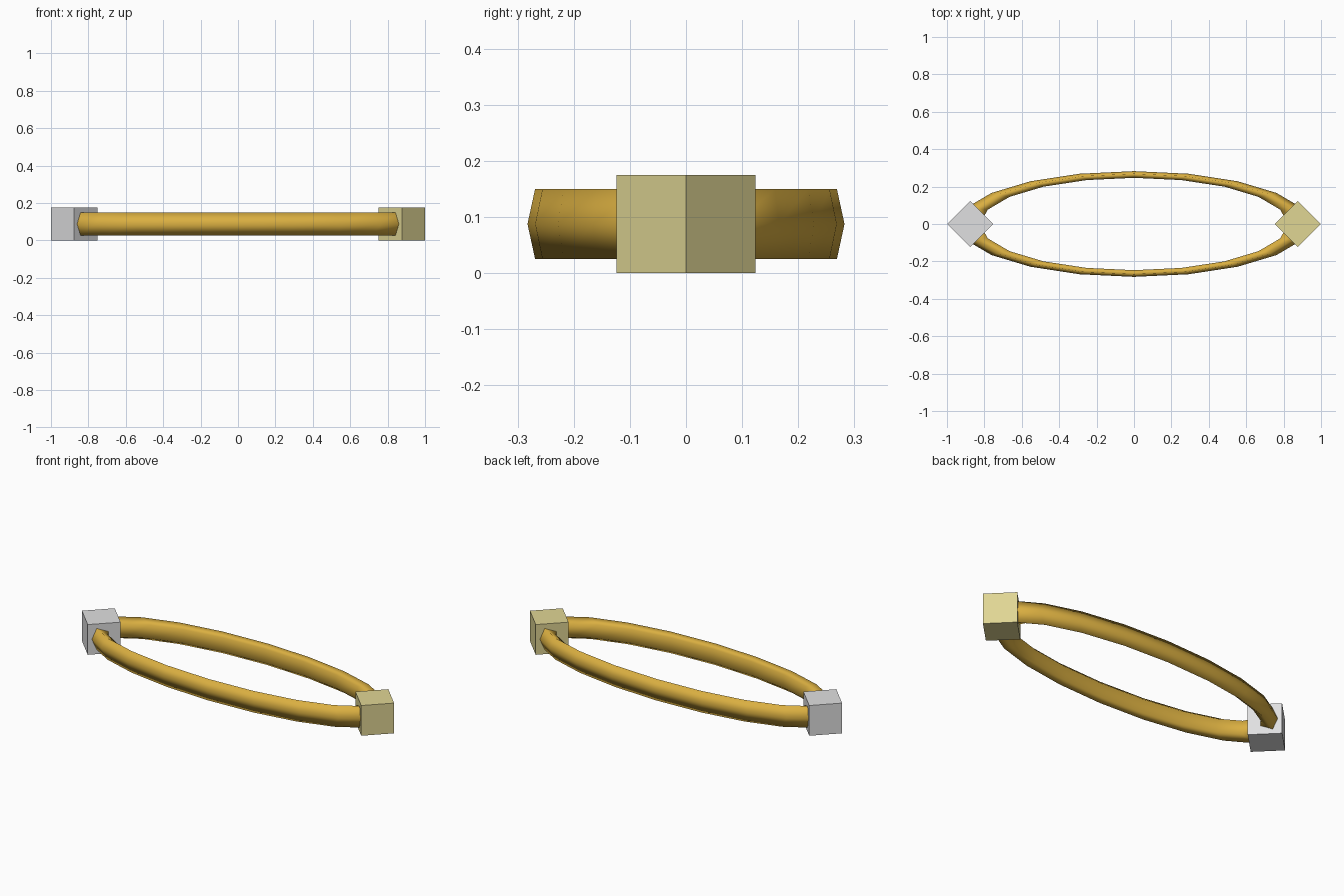
import bpy
from math import radians

if "Cube" in bpy.data.objects:
    bpy.data.objects.remove(bpy.data.objects["Cube"], do_unlink=True)


def linear(c):
    c /= 255
    return c / 12.92 if c <= 0.04045 else ((c + 0.055) / 1.055) ** 2.4


def make_material(name, rgb):
    mat = bpy.data.materials.new(name)
    mat.use_nodes = True
    colour = [linear(c) for c in rgb] + [1]
    mat.diffuse_color = colour
    mat.node_tree.nodes["Principled BSDF"].inputs["Base Color"].default_value = colour
    return mat


gold = make_material("gold", (218, 175, 65))
silver = make_material("silver", (224, 224, 225))
pale_gold = make_material("pale gold", (224, 214, 148))

RADIUS = 0.876   # ring centre line, also the distance of each block
EDGE = 0.175     # block size


def finish(name, mat):
    obj = bpy.context.object
    obj.name = name
    obj.data.materials.append(mat)
    return obj


# Flattened ring with a five-sided, smooth-shaded tube
bpy.ops.mesh.primitive_torus_add(
    major_radius=RADIUS, minor_radius=0.0657,
    major_segments=20, minor_segments=5, location=(0, 0, EDGE / 2))
ring = finish("oval_ring", gold)
ring.scale.y = 0.3
bpy.ops.object.transform_apply(location=False, rotation=False, scale=True)
bpy.ops.object.shade_smooth()

# Diamond-turned blocks at both ends
for name, side, mat in (("right_block", -1, silver), ("left_block", 1, pale_gold)):
    bpy.ops.mesh.primitive_cube_add(
        size=EDGE, location=(side * RADIUS, 0, EDGE / 2), rotation=(0, 0, radians(45)))
    finish(name, mat)
